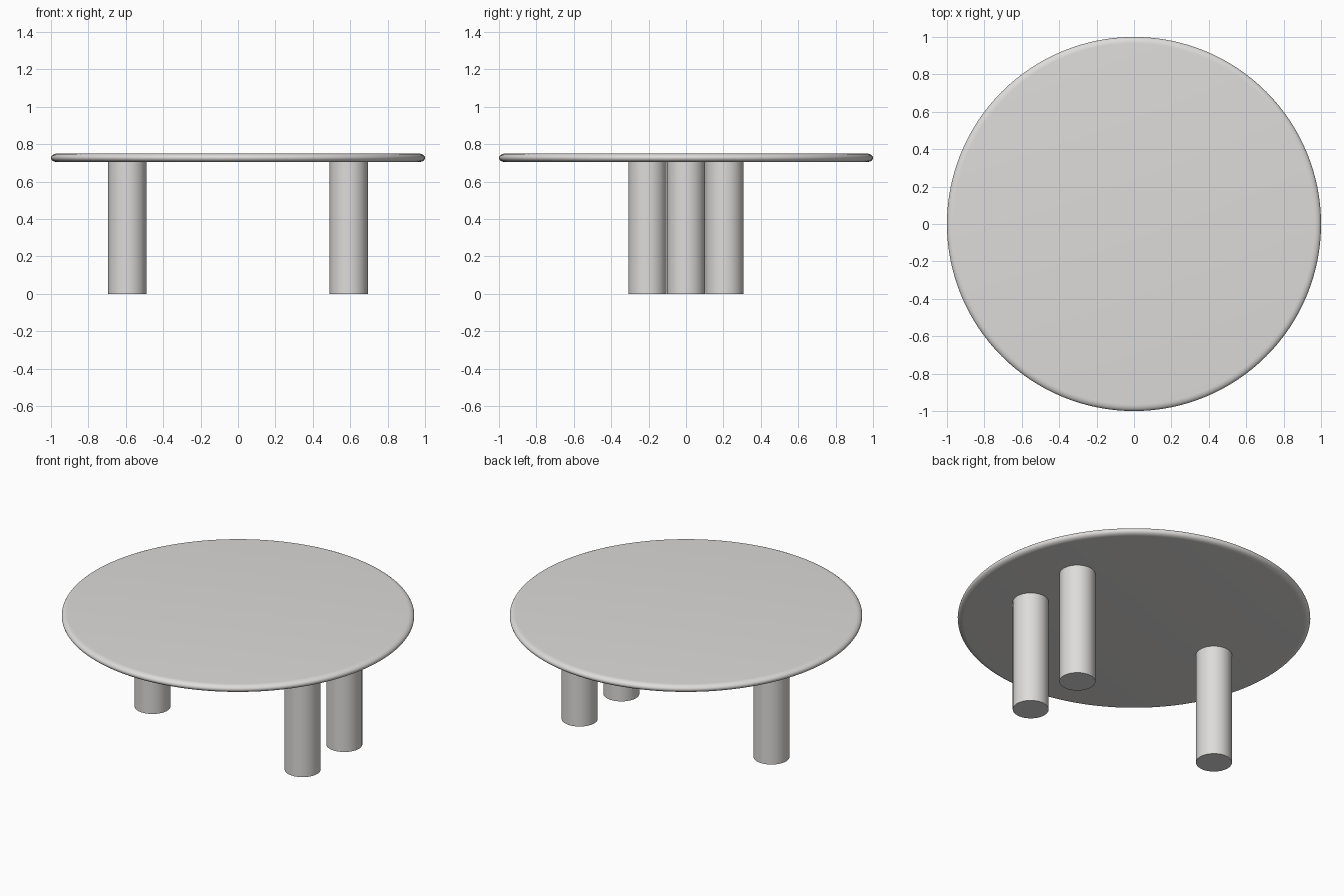
import bpy, bmesh, math

if "Cube" in bpy.data.objects:
    bpy.data.objects.remove(bpy.data.objects["Cube"])

mat = bpy.data.materials.new("warm light grey")
mat.diffuse_color = (0.73, 0.715, 0.70, 1)
mat.use_nodes = True
mat.node_tree.nodes["Principled BSDF"].inputs["Base Color"].default_value = mat.diffuse_color


def finish(bm, name):
    bmesh.ops.recalc_face_normals(bm, faces=bm.faces)
    me = bpy.data.meshes.new(name)
    bm.to_mesh(me)
    bm.free()
    me.materials.append(mat)
    ob = bpy.data.objects.new(name, me)
    bpy.context.collection.objects.link(ob)
    bpy.context.view_layer.objects.active = ob
    ob.select_set(True)
    bpy.ops.object.shade_smooth_by_angle(angle=math.radians(35))
    ob.select_set(False)
    return ob


# Round tabletop: a disc profile with a soft elliptical rim, spun about z
Z0, Z1, RIM, SEG = 0.704, 0.75, 0.035, 128
zc, h = (Z0 + Z1) / 2, (Z1 - Z0) / 2
bm = bmesh.new()
rings = []
for i in range(13):
    a = -math.pi / 2 + math.pi * i / 12
    r, z = 1 - RIM + RIM * math.cos(a), zc + h * math.sin(a)
    rings.append([bm.verts.new((r * math.cos(2 * math.pi * k / SEG),
                                r * math.sin(2 * math.pi * k / SEG), z))
                  for k in range(SEG)])
for lo, hi in zip(rings, rings[1:]):
    for k in range(SEG):
        n = (k + 1) % SEG
        bm.faces.new((lo[k], lo[n], hi[n], hi[k]))
bm.faces.new(rings[0])
bm.faces.new(rings[-1])
finish(bm, "tabletop")

# Three cylindrical legs: one on the left, a pair on the right
R = 0.102
for name, x, y in (("left_leg", -0.592, 0), ("right_front_leg", 0.592, -0.206),
                   ("right_back_leg", 0.592, 0.206)):
    bm = bmesh.new()
    bmesh.ops.create_cone(bm, cap_ends=True, segments=64, radius1=R, radius2=R,
                          depth=Z0 + 0.002)
    bmesh.ops.translate(bm, verts=bm.verts, vec=(x, y, (Z0 + 0.002) / 2))
    finish(bm, name)
